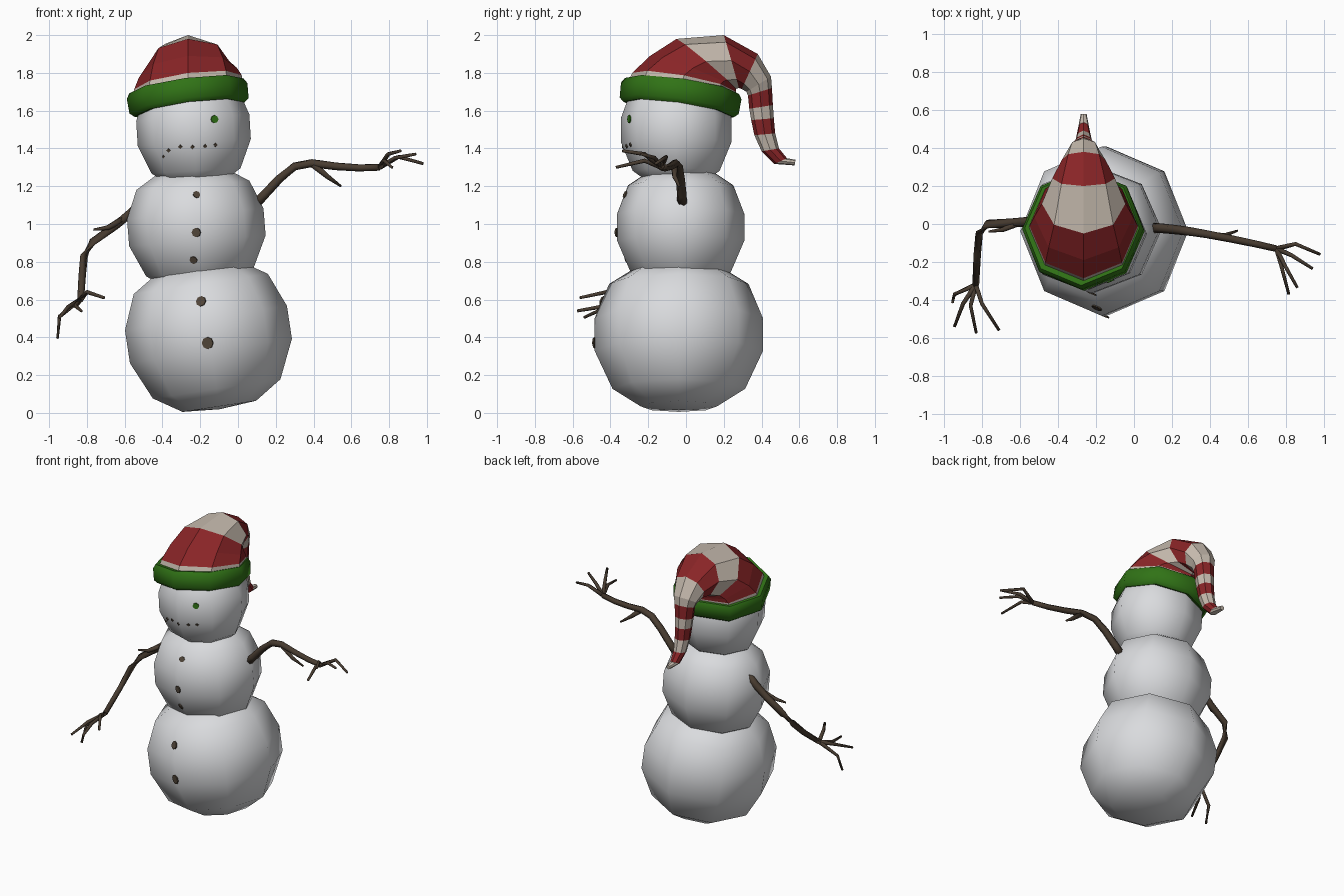
import bpy, bmesh, math
from mathutils import Vector, Matrix
from mathutils.bvhtree import BVHTree

if "Cube" in bpy.data.objects:
    bpy.data.objects.remove(bpy.data.objects["Cube"])


def material(name, rgb):
    m = bpy.data.materials.new(name)
    m.diffuse_color = (*rgb, 1)
    m.use_nodes = True
    m.node_tree.nodes["Principled BSDF"].inputs["Base Color"].default_value = m.diffuse_color
    return m


SNOW = material("snow_white", (0.70, 0.71, 0.73))
RED = material("hat_red", (0.25, 0.018, 0.02))
CREAM = material("hat_cream", (0.56, 0.49, 0.42))
GREEN = material("brim_green", (0.03, 0.17, 0.008))
BARK = material("bark_brown", (0.065, 0.045, 0.03))
COAL = material("coal_brown", (0.085, 0.062, 0.042))


def loft(bm, rings, caps=True, closed=False, mats=None):
    """Skin a list of rings with quads; mats gives a material slot per band."""
    vs = [[bm.verts.new(p) for p in r] for r in rings]
    n = len(vs[0])
    for i in range(len(vs) if closed else len(vs) - 1):
        a, b = vs[i], vs[(i + 1) % len(vs)]
        for k in range(n):
            f = bm.faces.new((a[k], a[(k + 1) % n], b[(k + 1) % n], b[k]))
            f.material_index = mats[i] if mats else 0
    if caps:
        bm.faces.new(vs[0][::-1])
        bm.faces.new(vs[-1]).material_index = mats[-1] if mats else 0


def finish(name, bm, mats, smooth=True):
    bmesh.ops.remove_doubles(bm, verts=bm.verts, dist=1e-5)
    bmesh.ops.recalc_face_normals(bm, faces=bm.faces)
    me = bpy.data.meshes.new(name)
    for f in bm.faces:
        f.smooth = smooth
    bm.to_mesh(me)
    ob = bpy.data.objects.new(name, me)
    bpy.context.collection.objects.link(ob)
    for m in mats:
        me.materials.append(m)
    return ob


def circle(r, z, n=8, rx=1.0):
    return [Vector((r * rx * math.cos(k * math.tau / n), r * math.sin(k * math.tau / n), z))
            for k in range(n)]


# Three tilted eight-sided snowballs
BALL = [(0, -1), (.45, -.96), (.78, -.72), (.99, -.2), (.99, .25), (.82, .72), (.5, .95), (0, 1)]
trees = []
for name, centre, rx, ry, h, tilt in [
        ("bottom_ball", (-.155, -.038, .405), .438, .45, .39, -.15),
        ("middle_ball", (-.22, -.028, .975), .366, .34, .32, -.08),
        ("head_ball", (-.235, -.052, 1.49), .303, .295, .29, -.06)]:
    bm = bmesh.new()
    loft(bm, [circle(r * ry, z * h, rx=rx / ry) for r, z in BALL], caps=False)
    bm.transform(Matrix.Translation(centre) @ Matrix.Rotation(tilt, 4, 'Y'))
    finish(name, bm, [SNOW])
    trees.append(BVHTree.FromBMesh(bm))


# Thin plates dropped on the front of the snow
def plates(name, spots, mat, n=8):
    bm = bmesh.new()
    for x, z, r in spots:
        hits = [t.ray_cast(Vector((x, -2, z)), Vector((0, 1, 0))) for t in trees]
        loc, nor = min((h for h in hits if h[0]), key=lambda h: h[3])[:2]
        if nor.y > 0:
            nor = -nor
        part = Matrix.Translation(loc) @ nor.to_track_quat('Z', 'Y').to_matrix().to_4x4()
        loft(bm, [[part @ p for p in circle(r, d, n)] for d in (-.002, .006)])
    finish(name, bm, [mat], smooth=False)


plates("buttons", [(-.22, 1.155, .019), (-.22, .955, .025), (-.235, .81, .021),
                   (-.195, .59, .028), (-.16, .37, .032)], COAL)
plates("mouth", [(-.395, 1.357, .008), (-.367, 1.39, .012), (-.305, 1.41, .012),
                 (-.24, 1.408, .012), (-.175, 1.413, .011), (-.12, 1.42, .011)], COAL, 4)
plates("eye", [(-.125, 1.555, .021)], GREEN)

# Hat brim: rounded band, tilted back and sideways
bm = bmesh.new()
loft(bm, [circle(r, z) for r, z in [(.26, -.06), (.295, -.065), (.318, -.045), (.322, .035),
                                    (.305, .062), (.26, .06)]], caps=False, closed=True)
bm.transform(Matrix.Translation((-.265, -.03, 1.67)) @ Matrix.Rotation(-.13, 4, 'Y')
             @ Matrix.Rotation(-.14, 4, 'X'))
brim = finish("hat_brim", bm, [GREEN])
bpy.context.view_layer.objects.active = brim
brim.select_set(True)
bpy.ops.object.shade_smooth_by_angle(angle=math.radians(50))

# Hat: rings fan around the bend; outer y,z, inner y,z, half width, sideways slope, stripe
HAT = [(-.32, 1.72, .26, 1.64, .295, .13, 1), (-.285, 1.80, .265, 1.70, .285, .13, 0),
       (-.19, 1.89, .265, 1.71, .26, .10, 0), (-.05, 1.98, .265, 1.715, .22, .06, 1),
       (.20, 2.0, .28, 1.72, .165, .03, 0), (.38, 1.90, .295, 1.715, .115, 0, 1),
       (.45, 1.78, .32, 1.70, .085, 0, 1), (.455, 1.72, .328, 1.68, .07, 0, 0),
       (.46, 1.63, .335, 1.61, .062, 0, 1), (.465, 1.56, .345, 1.55, .056, 0, 0),
       (.472, 1.48, .362, 1.47, .05, 0, 1), (.492, 1.40, .40, 1.385, .042, 0, 0),
       (.535, 1.348, .468, 1.318, .03, 0, 1), (.58, 1.34, .575, 1.31, .016, 0, 1)]
rings = []
for y0, z0, y1, z1, w, slope, _ in HAT:
    ring = []
    for k in range(8):
        c, s = math.cos(k * math.pi / 4), math.sin(k * math.pi / 4)
        ring.append(Vector((-.265 + w * s, (y0 + y1) / 2 + c * (y0 - y1) / 2,
                            (z0 + z1) / 2 + c * (z0 - z1) / 2 + slope * w * s)))
    rings.append(ring)
bm = bmesh.new()
loft(bm, rings, mats=[h[-1] for h in HAT])
finish("striped_hat", bm, [RED, CREAM], smooth=False)


# Stick arms: tapered six-sided tubes
def twig(bm, path, r0, r1):
    pts = [Vector(p) for p in path]
    rings = []
    for i, p in enumerate(pts):
        t = (pts[min(i + 1, len(pts) - 1)] - pts[max(i - 1, 0)]).normalized()
        u = t.cross(Vector((.35, .6, .72)).normalized()).normalized()
        v = t.cross(u)
        r = r0 + (r1 - r0) * i / (len(pts) - 1)
        rings.append([p + r * (c.x * u + c.y * v) for c in circle(1, 0, 6)])
    loft(bm, rings)


def arm(name, limb, spur, fingers):
    bm = bmesh.new()
    twig(bm, limb, .027, .018)
    twig(bm, spur, .02, .006)
    for f in fingers:
        twig(bm, [limb[-1]] + f, .014, .008)
    finish(name, bm, [BARK])


arm("right_side_arm",
    [(.09, -.02, 1.10), (.14, -.022, 1.155), (.22, -.03, 1.24), (.30, -.04, 1.305),
     (.39, -.055, 1.322), (.52, -.08, 1.305), (.64, -.105, 1.297), (.75, -.13, 1.30)],
    [(.40, -.06, 1.315), (.475, -.06, 1.25), (.545, -.035, 1.20)],
    [[(.85, -.105, 1.355), (.98, -.16, 1.32)], [(.83, -.165, 1.35), (.94, -.235, 1.37)],
     [(.795, -.22, 1.37), (.86, -.335, 1.387)], [(.775, -.22, 1.335), (.815, -.37, 1.30)]])
arm("left_side_arm",
    [(-.50, .02, 1.13), (-.56, .012, 1.065), (-.65, .005, .99), (-.77, 0, .905),
     (-.815, -.05, .83), (-.825, -.16, .725), (-.833, -.32, .60)],
    [(-.60, .01, 1.03), (-.69, -.03, .98), (-.765, -.04, .97)],
    [[(-.80, -.42, .64), (-.71, -.56, .61)], [(-.86, -.43, .565), (-.83, -.575, .54)],
     [(-.90, -.42, .56), (-.945, -.54, .505)], [(-.945, -.37, .51), (-.955, -.41, .395)]])
